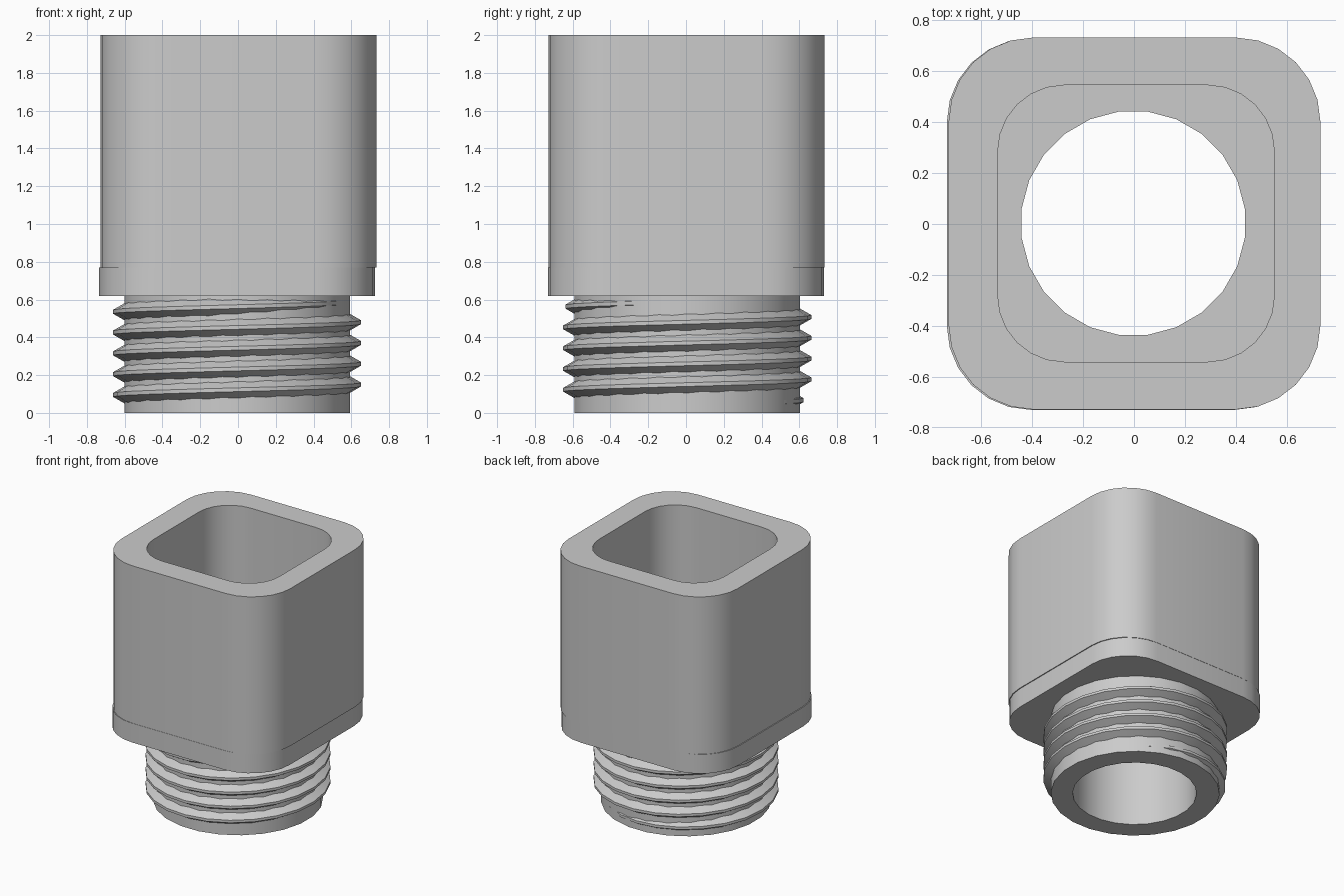
import bpy, bmesh
from math import sin, cos, pi, radians

cube = bpy.data.objects.get("Cube")
if cube:
    bpy.data.objects.remove(cube, do_unlink=True)

grey = bpy.data.materials.new("plain grey")
grey.use_nodes = True
grey.diffuse_color = (0.6, 0.6, 0.6, 1)
grey.node_tree.nodes["Principled BSDF"].inputs["Base Color"].default_value = (0.6, 0.6, 0.6, 1)


def finish(bm, name):
    bmesh.ops.recalc_face_normals(bm, faces=bm.faces)
    mesh = bpy.data.meshes.new(name)
    bm.to_mesh(mesh)
    bm.free()
    mesh.materials.append(grey)
    obj = bpy.data.objects.new(name, mesh)
    bpy.context.collection.objects.link(obj)
    bpy.ops.object.select_all(action='DESELECT')
    obj.select_set(True)
    bpy.context.view_layer.objects.active = obj
    bpy.ops.object.shade_smooth_by_angle(angle=radians(30))


def circle(radius, cx, cy, sides=24):
    angles = [2 * pi * (i + 0.5) / sides for i in range(sides)]
    return [(cx + radius * cos(a), cy + radius * sin(a)) for a in angles]


def rounded_square(half, corner, cx, cy, steps=6):
    points = []
    for quarter in range(4):
        mid = pi / 4 + quarter * pi / 2
        ox = (half - corner) * (1 if cos(mid) > 0 else -1)
        oy = (half - corner) * (1 if sin(mid) > 0 else -1)
        for i in range(steps + 1):
            a = quarter * pi / 2 + i * pi / 2 / steps
            points.append((cx + ox + corner * cos(a), cy + oy + corner * sin(a)))
    return points


def tube(name, outer, inner, z0, z1):
    """Upright solid with an outer outline and a hole outline."""
    bm = bmesh.new()
    caps = ([], [])
    for outline in (outer, inner):
        rings = [[bm.verts.new((x, y, z)) for x, y in outline] for z in (z0, z1)]
        n = len(outline)
        for i in range(n):
            j = (i + 1) % n
            bm.faces.new((rings[0][i], rings[0][j], rings[1][j], rings[1][i]))
            for cap, ring in zip(caps, rings):
                cap.append(bm.edges.get((ring[i], ring[j])))
    for cap in caps:
        bmesh.ops.triangle_fill(bm, edges=cap, use_beauty=True)
    finish(bm, name)


# Square socket, its base plate and the round neck
NX, NY = -0.005, 0.007
FLOOR, NECK_TOP = 0.77, 0.62
bore = circle(0.442, -0.003, 0.003)
tube("socket_body", rounded_square(0.73, 0.33, 0.002, 0.002),
     rounded_square(0.543, 0.26, 0.008, 0.002), FLOOR, 2)
tube("base_plate", rounded_square(0.73, 0.33, -0.005, 0), bore, NECK_TOP, FLOOR)
tube("neck", circle(0.602, NX, NY), bore, 0, NECK_TOP)

# Screw thread: a tapered ridge swept up a right-handed helix
PITCH, CREST, HIDDEN = 0.11, 0.657, 0.575
SIDES = 24
START, END = 0.25 * pi, 10 * pi - 0.08 * pi
count = int((END - START) / (2 * pi) * SIDES)
bm = bmesh.new()
sections = []
for i in range(count + 1):
    a = START + (END - START) * i / count
    z = 0.04 + PITCH * a / (2 * pi)
    grow = min(1, (a - START) / (0.65 * pi), (END - a) / (0.5 * pi))
    tip = 0.59 + (CREST - 0.59) * max(grow, 0)
    half = 0.012 + 0.045 * (tip - HIDDEN) / (CREST - HIDDEN)
    profile = ((HIDDEN, -half), (tip, -0.01), (tip, 0.01), (HIDDEN, half))
    sections.append([bm.verts.new((NX + r * cos(a), NY + r * sin(a), z + dz))
                     for r, dz in profile])
for low, high in zip(sections, sections[1:]):
    for k in range(4):
        m = (k + 1) % 4
        bm.faces.new((low[k], low[m], high[m], high[k]))
bm.faces.new(sections[0])
bm.faces.new(sections[-1])
finish(bm, "screw_thread")
